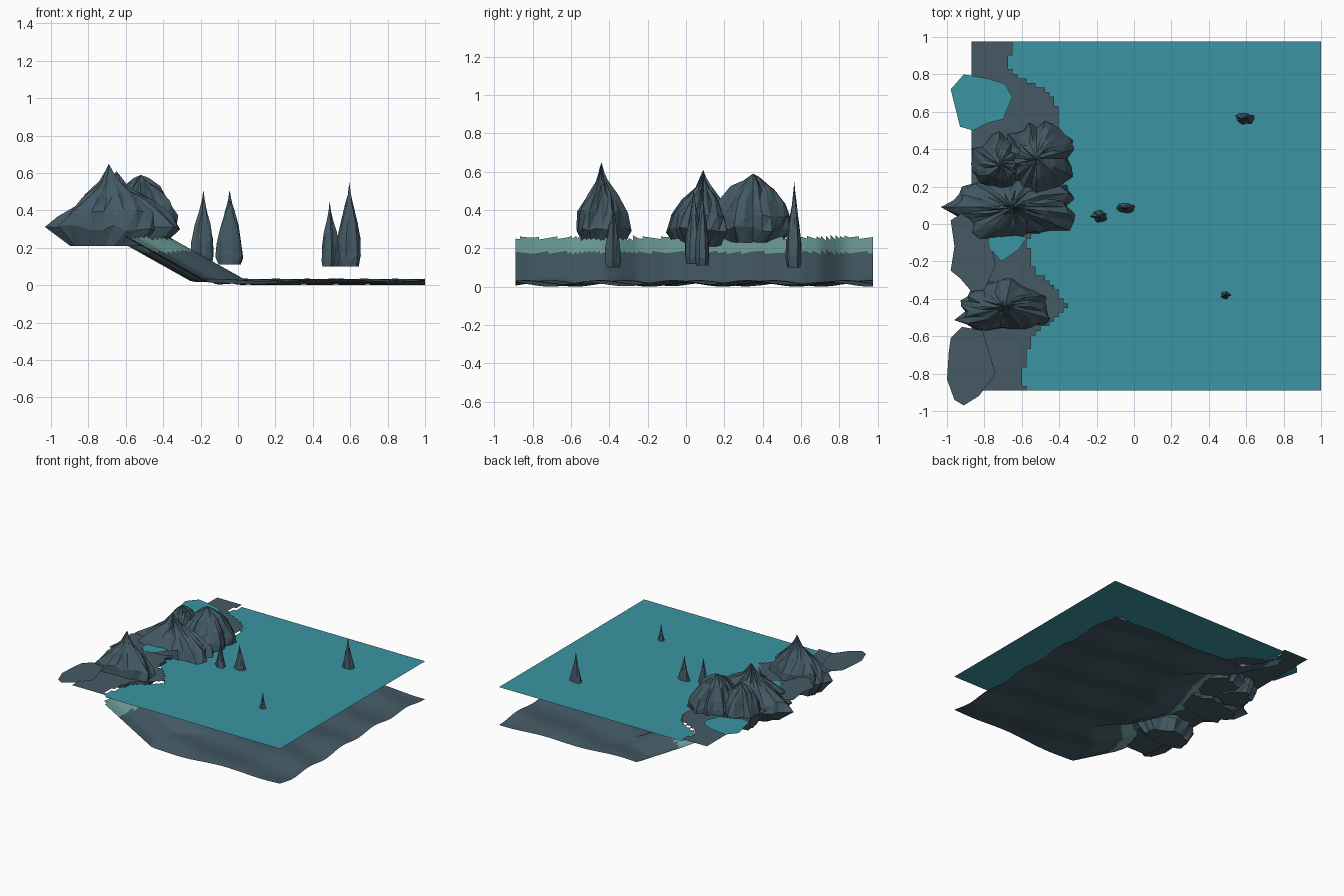
import bpy, bmesh, math, random
from mathutils import noise, Vector

random.seed(4)
if "Cube" in bpy.data.objects:
    bpy.data.objects.remove(bpy.data.objects["Cube"])


def material(name, rgb):
    m = bpy.data.materials.new(name)
    m.use_nodes = True
    m.diffuse_color = (*rgb, 1)
    m.node_tree.nodes["Principled BSDF"].inputs["Base Color"].default_value = (*rgb, 1)
    return m


STONE = material("slate grey", (0.058, 0.102, 0.13))
WATER = material("sea teal", (0.043, 0.3, 0.365))
SHALLOW = material("pale shallows", (0.16, 0.35, 0.33))


def finish(bm, name, mats, smooth=False):
    mesh = bpy.data.meshes.new(name)
    for f in bm.faces:
        f.smooth = smooth
    bm.to_mesh(mesh)
    bm.free()
    for m in mats:
        mesh.materials.append(m)
    ob = bpy.data.objects.new(name, mesh)
    bpy.context.collection.objects.link(ob)
    return ob


# Coastline: x of the water's edge for a given y
COAST = [(-0.9, -0.58), (-0.8, -0.6), (-0.6, -0.54), (-0.5, -0.42), (-0.43, -0.36),
         (-0.35, -0.42), (-0.25, -0.53), (-0.1, -0.57), (0.1, -0.52), (0.35, -0.43),
         (0.5, -0.42), (0.6, -0.39), (0.7, -0.45), (0.8, -0.63), (0.85, -0.67), (0.98, -0.64)]


def coast(y):
    for (y0, x0), (y1, x1) in zip(COAST, COAST[1:]):
        if y <= y1:
            return x0 + (x1 - x0) * (y - y0) / (y1 - y0)
    return COAST[-1][1]


# Grid sheet over the whole area, keeping only cells on one side of the coast
X0, X1, Y0, Y1, N = -0.87, 1.0, -0.89, 0.975, 76


def sheet(name, height, land, mats, pick=None):
    bm = bmesh.new()
    bmesh.ops.create_grid(bm, x_segments=N, y_segments=N, size=0.5)
    for v in bm.verts:
        v.co.x = X0 + (v.co.x + 0.5) * (X1 - X0)
        v.co.y = Y0 + (v.co.y + 0.5) * (Y1 - Y0)
    drop = []
    for f in bm.faces:
        c = f.calc_center_median()
        if (c.x < coast(c.y)) != land:
            drop.append(f)
    bmesh.ops.delete(bm, geom=drop, context='FACES')
    for v in bm.verts:
        v.co.z = height(v.co.x, v.co.y)
    if pick:
        for f in bm.faces:
            f.material_index = pick(f.calc_center_median())
    return finish(bm, name, mats, True)


def seabed_height(x, y):
    ripple = 0.018 + 0.01 * math.sin(15 * y + 3 * x) + 0.007 * math.sin(9 * x - 4 * y)
    slope = 0.02 + 0.56 * (0.42 - (x - coast(y)))
    return min(0.27, max(ripple, slope))


sheet("seabed", seabed_height, False, [STONE, SHALLOW], lambda c: int(c.z > 0.18))
sheet("water_surface", lambda x, y: 0.31, False, [WATER])
sheet("shore", lambda x, y: 0.328, True, [STONE])


# Flat ledges and tide pools lying just above the shore
def patch(name, pts, z, mat):
    bm = bmesh.new()
    bm.faces.new([bm.verts.new((x, y, z)) for x, y in pts])
    bmesh.ops.recalc_face_normals(bm, faces=bm.faces)
    for f in bm.faces:
        if f.normal.z < 0:
            f.normal_flip()
    finish(bm, name, [mat])


patch("front_ledge", [(-0.98, -0.61), (-0.92, -0.55), (-0.81, -0.57), (-0.74, -0.8), (-0.83, -0.92),
                      (-0.91, -0.97), (-0.96, -0.94), (-1, -0.83), (-0.99, -0.68)], 0.37, STONE)
patch("middle_ledge", [(-0.98, 0.02), (-0.9, 0.07), (-0.8, 0.05), (-0.74, -0.22), (-0.81, -0.38),
                       (-0.87, -0.36), (-0.93, -0.29), (-0.98, -0.25), (-0.96, -0.12)], 0.37, STONE)
patch("back_pool", [(-0.98, 0.72), (-0.91, 0.8), (-0.79, 0.78), (-0.69, 0.75), (-0.65, 0.68),
                    (-0.7, 0.56), (-0.78, 0.54), (-0.86, 0.5), (-0.93, 0.52)], 0.368, WATER)
patch("middle_pool", [(-0.78, -0.04), (-0.57, -0.07), (-0.62, -0.14), (-0.71, -0.2), (-0.77, -0.13)],
      0.375, WATER)


# Craggy rock: rings around an axis with jagged ridges, closed by a peak
def rock(name, x, y, rx, ry, base, peak, profile, sides, rough):
    bm = bmesh.new()
    ridge = [1 + rough * random.uniform(-1, 0.8) for _ in range(sides)]
    rings = []
    for r, t in profile:
        ring = []
        for i in range(sides):
            a = math.tau * i / sides
            k = r * ridge[i] * random.uniform(0.93, 1.07)
            z = base + t * (peak - base)
            if t > 0:
                z += random.uniform(-0.04, 0.04) * (peak - base)
            ring.append(bm.verts.new((x + rx * k * math.cos(a), y + ry * k * math.sin(a), z)))
        rings.append(ring)
    top = bm.verts.new((x, y, peak))
    for lo, hi in zip(rings, rings[1:]):
        for i in range(sides):
            j = (i + 1) % sides
            bm.faces.new((lo[i], lo[j], hi[j]))
            bm.faces.new((lo[i], hi[j], hi[i]))
    for i in range(sides):
        bm.faces.new((rings[-1][i], rings[-1][(i + 1) % sides], top))
    bm.faces.new(rings[0][::-1])
    bmesh.ops.recalc_face_normals(bm, faces=bm.faces)
    finish(bm, name, [STONE])


BOULDER = [(0.72, 0), (0.98, 0.2), (0.95, 0.36), (0.78, 0.58), (0.5, 0.8), (0.2, 0.92)]
CRAG = [(0.72, 0), (1.0, 0.22), (0.9, 0.4), (0.55, 0.6), (0.22, 0.76), (0.07, 0.9)]
SPIRE = [(0.85, 0), (1.0, 0.1), (0.95, 0.3), (0.7, 0.5), (0.36, 0.7), (0.13, 0.85)]

rock("front_crag", -0.69, -0.44, 0.26, 0.135, 0.21, 0.65, CRAG, 26, 0.16)
rock("middle_crag", -0.65, 0.09, 0.32, 0.18, 0.21, 0.61, CRAG, 30, 0.18)
rock("back_boulder", -0.52, 0.35, 0.2, 0.21, 0.23, 0.59, BOULDER, 28, 0.18)
rock("inland_boulder", -0.72, 0.32, 0.16, 0.16, 0.22, 0.56, BOULDER, 24, 0.18)

# Sea stacks standing in the water
for n, (x, y, rx, ry, base, peak) in enumerate([
        (-0.185, 0.04, 0.06, 0.045, 0.12, 0.51), (-0.045, 0.085, 0.066, 0.032, 0.11, 0.51),
        (0.49, -0.38, 0.045, 0.04, 0.1, 0.45), (0.595, 0.565, 0.068, 0.042, 0.1, 0.55)]):
    rock(f"sea_stack_{n + 1}", x, y, rx, ry, base, peak, SPIRE, 14, 0.25)
